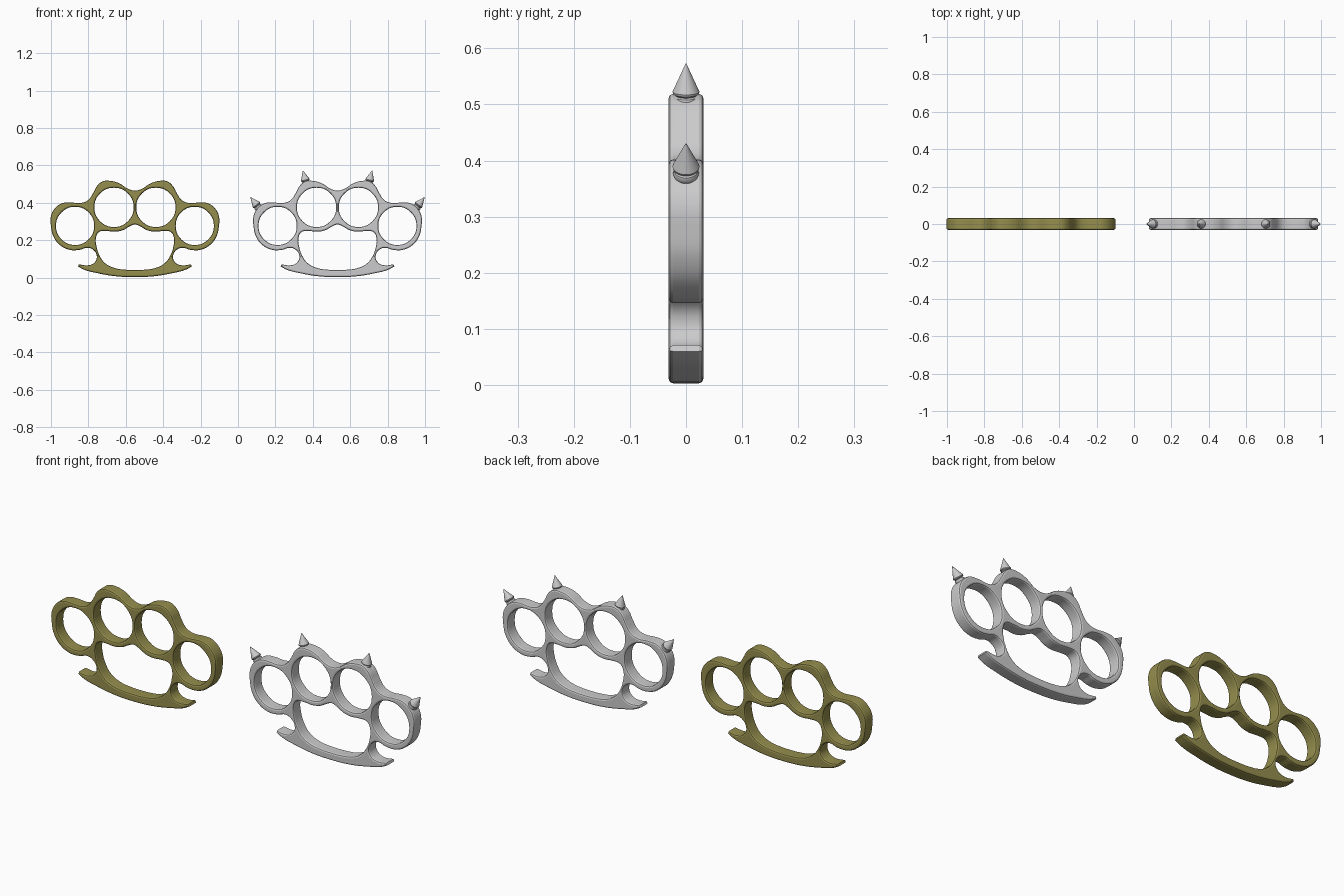
import bpy, bmesh, math
from mathutils import Matrix, Vector

if "Cube" in bpy.data.objects:
    bpy.data.objects.remove(bpy.data.objects["Cube"])


def material(name, rgb):
    m = bpy.data.materials.new(name)
    m.diffuse_color = (*rgb, 1)
    m.use_nodes = True
    m.node_tree.nodes["Principled BSDF"].inputs["Base Color"].default_value = m.diffuse_color
    return m


brass = material("olive_brass", (0.30, 0.27, 0.075))
steel = material("pale_steel", (0.60, 0.60, 0.61))

# Left halves, running from the top centre to the bottom centre (x, z)
OUTLINE = [(0, .466), (-.035, .474), (-.085, .505), (-.135, .518), (-.172, .515),
           (-.203, .490), (-.222, .455), (-.250, .415), (-.285, .400), (-.352, .402),
           (-.392, .397), (-.430, .368), (-.449, .330), (-.449, .275), (-.436, .220),
           (-.402, .175), (-.350, .149), (-.295, .149), (-.255, .160), (-.222, .148),
           (-.204, .115), (-.215, .082), (-.245, .067), (-.300, .071), (-.304, .060),
           (-.270, .042), (-.200, .024), (-.105, .008), (0, .003)]
PALM = [(0, .284), (-.030, .273), (-.065, .254), (-.105, .246), (-.150, .249),
        (-.192, .244), (-.208, .215), (-.205, .165), (-.190, .120), (-.160, .078),
        (-.110, .052), (-.055, .043), (0, .041)]
CORNERS = {(-.300, .071), (-.304, .060)}
FINGERS = [(-.320, .277, .102), (-.112, .376, .105), (.112, .376, .105), (.320, .277, .102)]


def add_loop(curve, pts, corners=()):
    s = curve.splines.new('BEZIER')
    s.bezier_points.add(len(pts) - 1)
    s.use_cyclic_u = True
    s.resolution_u = 5
    for bp, (x, z) in zip(s.bezier_points, pts):
        bp.co = (x, z, 0)
        kind = 'VECTOR' if (-abs(x), z) in corners else 'AUTO'
        bp.handle_left_type = bp.handle_right_type = kind


def mirrored(half):
    return half + [(-x, z) for x, z in half[-2:0:-1]]


def knuckle_body(name, x, mat):
    # Filled flat profile with chamfered rims, stood upright
    curve = bpy.data.curves.new(name, 'CURVE')
    curve.dimensions = '2D'
    curve.fill_mode = 'BOTH'
    curve.extrude = 0.023
    curve.bevel_depth = 0.008
    curve.bevel_resolution = 1
    curve.offset = -0.008
    add_loop(curve, mirrored(OUTLINE), CORNERS)
    add_loop(curve, mirrored(PALM))
    for cx, cz, r in FINGERS:
        add_loop(curve, [(cx + r * math.cos(i * math.pi / 4), cz + r * math.sin(i * math.pi / 4))
                         for i in range(8)])
    ob = bpy.data.objects.new(name, curve)
    bpy.context.collection.objects.link(ob)
    bpy.ops.object.select_all(action='DESELECT')
    ob.select_set(True)
    bpy.context.view_layer.objects.active = ob
    bpy.ops.object.convert(target='MESH')
    ob = bpy.context.object
    ob.data.transform(Matrix.Translation((x, 0, 0)) @ Matrix.Rotation(math.pi / 2, 4, 'X'))
    bm = bmesh.new()
    bm.from_mesh(ob.data)
    bmesh.ops.remove_doubles(bm, verts=bm.verts, dist=0.0002)
    bmesh.ops.recalc_face_normals(bm, faces=bm.faces)
    bm.to_mesh(ob.data)
    bm.free()
    ob.data.materials.clear()
    ob.data.materials.append(mat)
    for p in ob.data.polygons:
        p.material_index = 0
    bpy.ops.object.shade_smooth_by_angle(angle=math.radians(20))


# Lathe profile of a spike: rounded foot, groove, cone (radius, height)
SPIKE = [(0, -.026), (.013, -.025), (.021, -.018), (.023, -.010), (.021, -.004),
         (.017, -.002), (.023, .002), (.024, .006), (.0005, .058)]


def spike(name, base, tilt, mat):
    bm = bmesh.new()
    verts = [bm.verts.new((r, 0, h)) for r, h in SPIKE]
    edges = [bm.edges.new(p) for p in zip(verts, verts[1:])]
    bmesh.ops.spin(bm, geom=verts + edges, cent=(0, 0, 0), axis=(0, 0, 1),
                   angle=2 * math.pi, steps=24)
    bmesh.ops.remove_doubles(bm, verts=bm.verts, dist=0.00005)
    bmesh.ops.holes_fill(bm, edges=bm.edges, sides=0)
    bmesh.ops.recalc_face_normals(bm, faces=bm.faces)
    bm.transform(Matrix.Translation(base) @ Matrix.Rotation(tilt, 4, 'Y'))
    me = bpy.data.meshes.new(name)
    bm.to_mesh(me)
    bm.free()
    me.materials.append(mat)
    ob = bpy.data.objects.new(name, me)
    bpy.context.collection.objects.link(ob)
    bpy.ops.object.select_all(action='DESELECT')
    ob.select_set(True)
    bpy.context.view_layer.objects.active = ob
    bpy.ops.object.shade_smooth_by_angle(angle=math.radians(35))


STEEL_X = 0.532
knuckle_body("plain_knuckle_guard", -0.551, brass)
knuckle_body("spiked_knuckle_guard", STEEL_X, steel)
for side, label in ((-1, "left"), (1, "right")):
    spike(f"inner_spike_{label}", (STEEL_X + side * .171, 0, .517), side * math.radians(14), steel)
    spike(f"outer_spike_{label}", (STEEL_X + side * .430, 0, .385), side * math.radians(38), steel)
